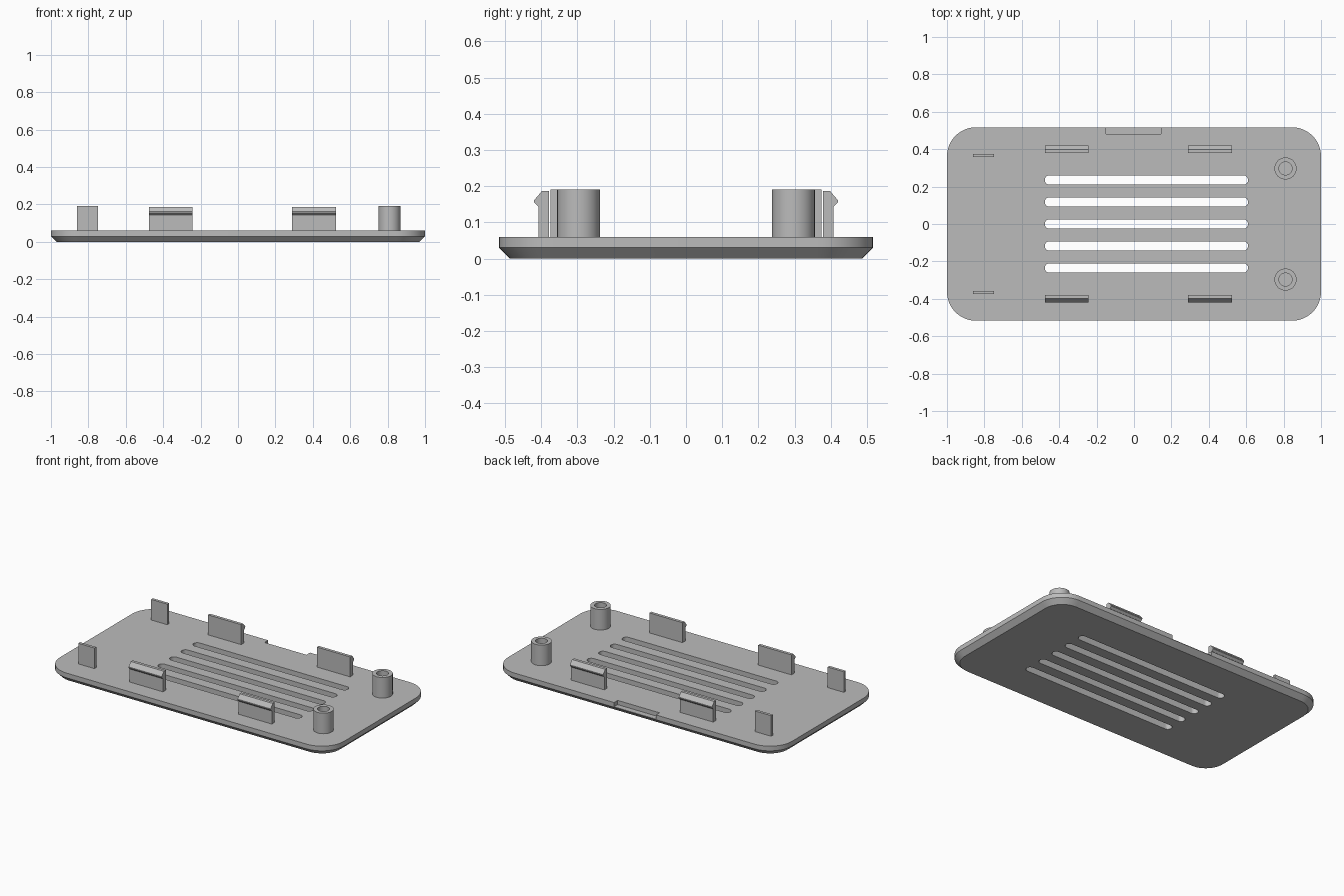
import bpy
import bmesh
from math import cos, sin, pi, radians

cube = bpy.data.objects.get("Cube")
if cube:
    bpy.data.objects.remove(cube, do_unlink=True)

grey = bpy.data.materials.new("light grey plastic")
grey.use_nodes = True
colour = (0.5, 0.5, 0.5, 1)
grey.diffuse_color = colour
grey.node_tree.nodes["Principled BSDF"].inputs["Base Color"].default_value = colour

PLATE_TOP = 0.06
BASE = PLATE_TOP - 0.005   # parts sink slightly into the plate


def rounded_outline(x0, x1, y0, y1, radius, steps):
    """Counter-clockwise rounded rectangle."""
    corners = [(x1 - radius, y1 - radius), (x0 + radius, y1 - radius),
               (x0 + radius, y0 + radius), (x1 - radius, y0 + radius)]
    points = []
    for i, (cx, cy) in enumerate(corners):
        for s in range(steps + 1):
            a = (i + s / steps) * pi / 2
            points.append((cx + radius * cos(a), cy + radius * sin(a)))
    return points


def loft(name, rings, closed=False):
    """Skin matching rings of 3D points; cap the ends or join last to first."""
    bm = bmesh.new()
    loops = [[bm.verts.new(p) for p in ring] for ring in rings]
    pairs = list(zip(loops, loops[1:]))
    if closed:
        pairs.append((loops[-1], loops[0]))
    else:
        bm.faces.new(loops[0])
        bm.faces.new(loops[-1])
    for a, b in pairs:
        for i in range(len(a)):
            j = (i + 1) % len(a)
            bm.faces.new((a[i], a[j], b[j], b[i]))
    bmesh.ops.remove_doubles(bm, verts=bm.verts[:], dist=0.0001)
    bmesh.ops.recalc_face_normals(bm, faces=bm.faces[:])
    mesh = bpy.data.meshes.new(name)
    bm.to_mesh(mesh)
    bm.free()
    mesh.materials.append(grey)
    obj = bpy.data.objects.new(name, mesh)
    bpy.context.collection.objects.link(obj)
    return obj


def smooth(obj):
    bpy.ops.object.select_all(action='DESELECT')
    obj.select_set(True)
    bpy.context.view_layer.objects.active = obj
    bpy.ops.object.shade_smooth_by_angle(angle=radians(30))


def at_height(outline, z):
    return [(x, y, z) for x, y in outline]


def extrude_x(name, profile, x0, x1):
    return loft(name, [[(x, y, z) for y, z in profile] for x in (x0, x1)])


def cut(target, cutter):
    bpy.context.view_layer.objects.active = target
    mod = target.modifiers.new("cut", 'BOOLEAN')
    mod.operation = 'DIFFERENCE'
    mod.solver = 'EXACT'
    mod.object = cutter
    bpy.ops.object.modifier_apply(modifier=mod.name)
    bpy.data.objects.remove(cutter, do_unlink=True)


# Cover plate with chamfered underside
outer = rounded_outline(-1, 1, -0.517, 0.517, 0.155, 12)
inner = rounded_outline(-0.97, 0.97, -0.487, 0.487, 0.125, 12)
plate = loft("cover_plate", [at_height(inner, 0), at_height(outer, 0.03),
                             at_height(outer, PLATE_TOP)])

# Five ventilation slots
for i in range(-2, 3):
    y = i * 0.1175
    slot = rounded_outline(-0.477, 0.61, y - 0.025, y + 0.025, 0.025, 8)
    cut(plate, loft("slot_cutter", [at_height(slot, -0.1), at_height(slot, 0.1)]))

# Shallow pry notch in the back edge
notch = [(0.481, 0.033), (0.6, 0.033), (0.6, 0.1), (0.481, 0.1)]
cut(plate, extrude_x("notch_cutter", notch, -0.15, 0.145))
smooth(plate)

# Snap hooks, guide tabs and screw posts on both sides
hook = [(0.379, BASE), (0.408, BASE), (0.408, 0.143), (0.42, 0.155),
        (0.42, 0.161), (0.398, 0.187), (0.379, 0.187)]
tab = [(0.357, BASE), (0.375, BASE), (0.375, 0.191), (0.357, 0.191)]

for side, sign in (("back", 1), ("front", -1)):
    hook_side = [(y * sign, z) for y, z in hook]
    tab_side = [(y * sign, z) for y, z in tab]
    extrude_x(f"{side}_right_snap_hook", hook_side, -0.477, -0.243)
    extrude_x(f"{side}_left_snap_hook", hook_side, 0.29, 0.524)
    extrude_x(f"{side}_guide_tab", tab_side, -0.862, -0.748)

    cy = sign * 0.297
    rings = []
    for r, z in ((0.059, BASE), (0.059, 0.191), (0.035, 0.191), (0.035, BASE)):
        rings.append([(0.81 + r * cos(i * pi / 20), cy + r * sin(i * pi / 20), z)
                      for i in range(40)])
    smooth(loft(f"{side}_screw_post", rings, closed=True))
